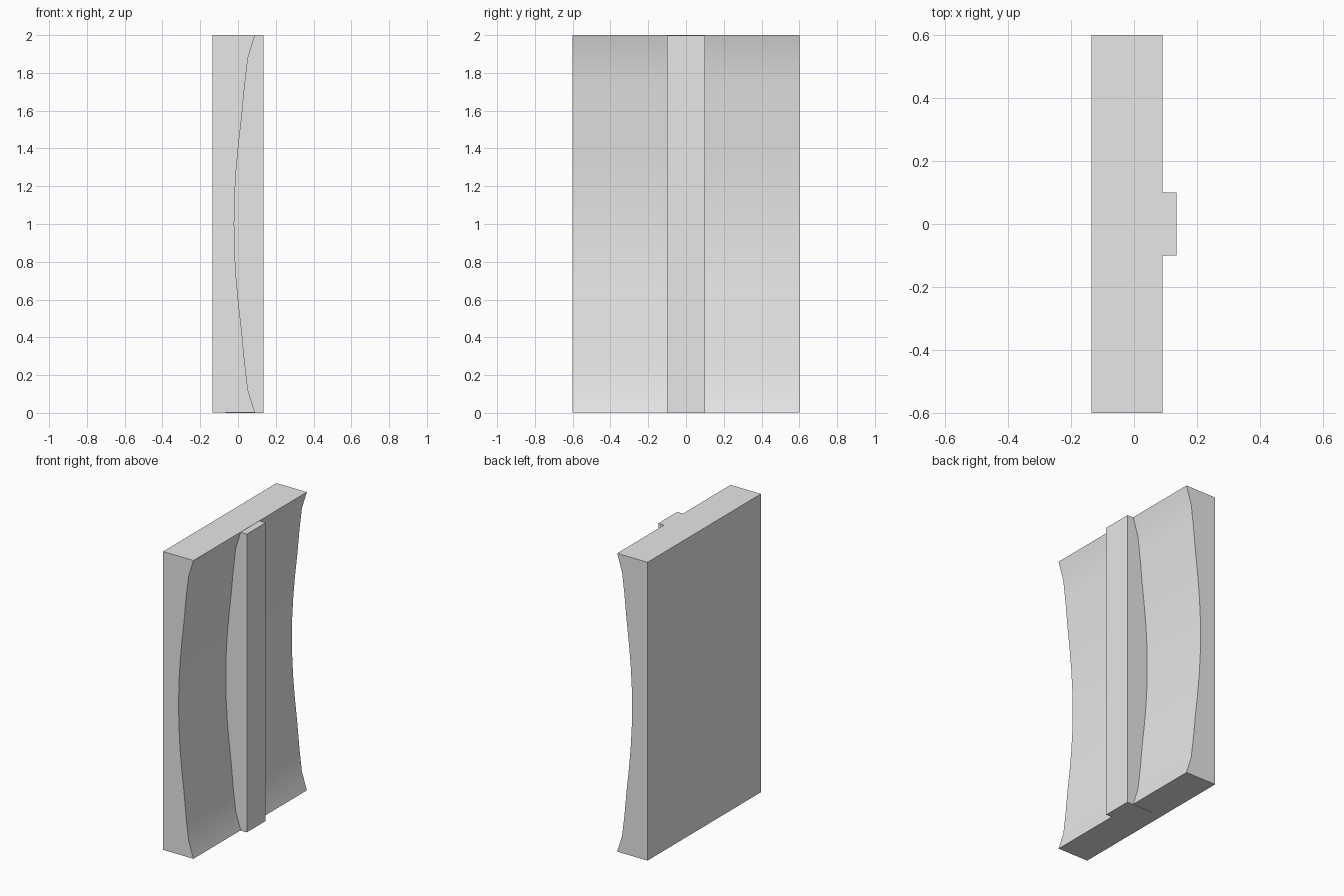
import bpy
import bmesh
import math

cube = bpy.data.objects.get("Cube")
if cube:
    bpy.data.objects.remove(cube, do_unlink=True)

grey = bpy.data.materials.new("plain grey")
grey.use_nodes = True
grey.diffuse_color = (0.8, 0.8, 0.8, 1)
grey.node_tree.nodes["Principled BSDF"].inputs["Base Color"].default_value = (0.8, 0.8, 0.8, 1)


def extrude_profile(name, profile, half_width):
    """Extrude an (x, z) outline along y, centred on y = 0."""
    bm = bmesh.new()
    face = bm.faces.new([bm.verts.new((x, -half_width, z)) for x, z in profile])
    swept = bmesh.ops.extrude_face_region(bm, geom=[face])
    verts = [v for v in swept["geom"] if isinstance(v, bmesh.types.BMVert)]
    bmesh.ops.translate(bm, verts=verts, vec=(0, 2 * half_width, 0))
    bmesh.ops.recalc_face_normals(bm, faces=bm.faces)
    mesh = bpy.data.meshes.new(name)
    bm.to_mesh(mesh)
    bm.free()
    mesh.materials.append(grey)
    obj = bpy.data.objects.new(name, mesh)
    bpy.context.collection.objects.link(obj)
    return obj


# Slab with a hollowed face, mirrored about mid height
upper = [(-0.02, 1.0), (-0.018, 1.14), (-0.01, 1.28), (0.003, 1.42),
         (0.02, 1.57), (0.035, 1.73), (0.053, 1.88), (0.09, 2.0)]
lower = [(x, max(2 - z, 0.002)) for x, z in reversed(upper[1:])]
panel = extrude_profile("curved_panel", [(-0.135, 0.002)] + lower + upper + [(-0.135, 2.0)], 0.6)
bpy.ops.object.select_all(action="DESELECT")
panel.select_set(True)
bpy.context.view_layer.objects.active = panel
bpy.ops.object.shade_smooth_by_angle(angle=math.radians(30))

# Straight rib set into the middle of the hollow
extrude_profile("centre_rib", [(-0.065, 0), (0.135, 0), (0.135, 1.998), (-0.065, 1.998)], 0.1)
